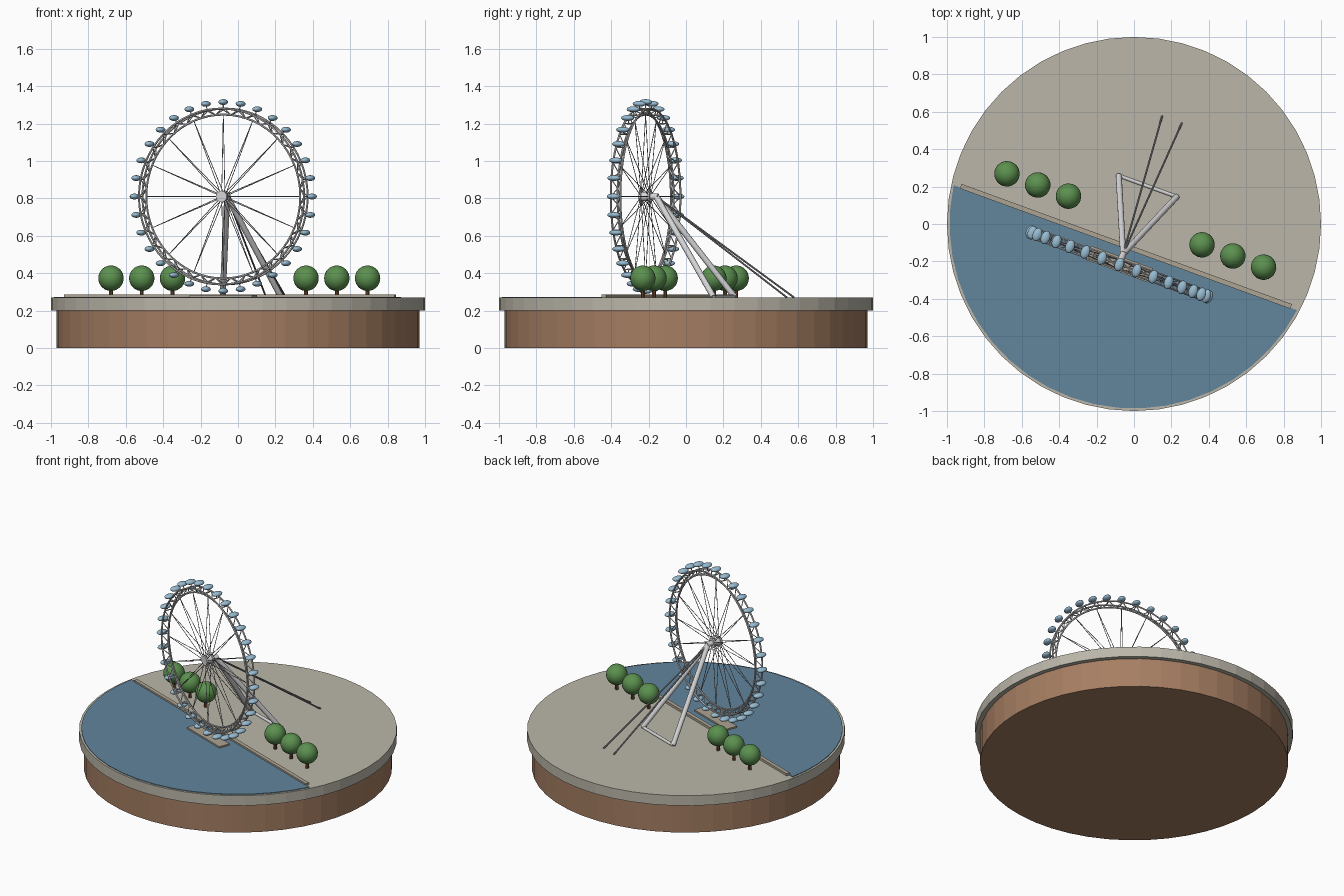
import bpy, bmesh, math
from math import sin, cos, pi
from mathutils import Matrix, Vector

if "Cube" in bpy.data.objects:
    bpy.data.objects.remove(bpy.data.objects["Cube"])


def material(name, rgb):
    """Flat colour, given as display values and stored as linear."""
    colour = [(c / 255) ** 2.2 for c in rgb] + [1]
    m = bpy.data.materials.new(name)
    m.use_nodes = True
    m.diffuse_color = colour
    m.node_tree.nodes["Principled BSDF"].inputs["Base Color"].default_value = colour
    return m


PAVING = material("paving", (186, 181, 168))
EARTH = material("earth", (164, 125, 98))
WATER = material("water", (98, 132, 155))
STONE = material("stone", (172, 163, 146))
STEEL = material("white steel", (212, 212, 214))
CABLE = material("cable grey", (140, 140, 144))
GLASS = material("pod glass", (150, 186, 208))
LEAF = material("leaf green", (92, 143, 80))
BARK = material("bark", (112, 78, 54))

TURN = math.radians(-20)          # the riverside runs at this angle
GROUND = 0.27
AXLE = Vector((0, -0.23, 0.81))   # wheel centre in the riverside frame


def finish(name, bm, mat, smooth=False, turn=TURN):
    mesh = bpy.data.meshes.new(name)
    bmesh.ops.recalc_face_normals(bm, faces=bm.faces)
    bm.to_mesh(mesh)
    bm.free()
    mesh.materials.append(mat)
    ob = bpy.data.objects.new(name, mesh)
    bpy.context.collection.objects.link(ob)
    ob.rotation_euler.z = turn
    if smooth:
        bpy.ops.object.select_all(action='DESELECT')
        ob.select_set(True)
        bpy.context.view_layer.objects.active = ob
        bpy.ops.object.shade_smooth_by_angle(angle=math.radians(40))
    return ob


def rod(bm, a, b, r, sides=6):
    a, b = Vector(a), Vector(b)
    d = b - a
    m = Matrix.Translation((a + b) / 2) @ d.to_track_quat('Z', 'Y').to_matrix().to_4x4()
    bmesh.ops.create_cone(bm, cap_ends=True, segments=sides, radius1=r, radius2=r,
                          depth=d.length, matrix=m)


def box(bm, centre, size):
    m = Matrix.Translation(centre) @ Matrix.Diagonal((*size, 1))
    bmesh.ops.create_cube(bm, size=1, matrix=m)


def ball(bm, centre, radii, u=16, v=10):
    m = Matrix.Translation(centre) @ Matrix.Diagonal((*radii, 1))
    bmesh.ops.create_uvsphere(bm, u_segments=u, v_segments=v, radius=1, matrix=m)


def on_wheel(step, radius, offset=0):
    """Point on the wheel; 32 steps make a full turn, starting at the top."""
    a = step * 2 * pi / 32
    return AXLE + Vector((radius * sin(a), offset, radius * cos(a)))


def ring(bm, radius, offset, tube, count=64, sides=6):
    loops = []
    for i in range(count):
        step = i * 32 / count
        loops.append([bm.verts.new(on_wheel(step, radius + tube * cos(t), offset + tube * sin(t)))
                      for t in (2 * pi * k / sides for k in range(sides))])
    for i in range(count):
        p, q = loops[i], loops[(i + 1) % count]
        for k in range(sides):
            n = (k + 1) % sides
            bm.faces.new((p[k], q[k], q[n], p[n]))


# Round base
for name, r, low, high, mat in (("earth_base", 0.97, 0, 0.2, EARTH),
                                ("paved_disc", 1.0, 0.2, GROUND, PAVING)):
    bm = bmesh.new()
    rod(bm, (0, 0, low), (0, 0, high), r, 48)
    finish(name, bm, mat, turn=0)

# River, a thin disc cut along the bank
bm = bmesh.new()
rod(bm, (0, 0, GROUND - 0.004), (0, 0, GROUND + 0.004), 0.986, 48)
cut = bmesh.ops.bisect_plane(bm, geom=bm.verts[:] + bm.edges[:] + bm.faces[:],
                             plane_co=(0, -0.135, 0), plane_no=(0, 1, 0), clear_outer=True)
bmesh.ops.holes_fill(bm, edges=[e for e in bm.edges if e.is_boundary])
finish("river", bm, WATER)

# Embankment wall and boarding platform
bm = bmesh.new()
box(bm, (0, -0.127, GROUND + 0.007), (1.88, 0.026, 0.016))
finish("river_wall", bm, STONE)
bm = bmesh.new()
box(bm, (0, -0.228, GROUND + 0.006), (0.355, 0.08, 0.016))
finish("boarding_platform", bm, STONE)

# Trees along the bank
trunks, crowns = bmesh.new(), bmesh.new()
for side in (-1, 1):
    for u in (0.38, 0.555, 0.73):
        rod(trunks, (side * u, 0.02, GROUND), (side * u, 0.02, 0.34), 0.011, 8)
        ball(crowns, (side * u, 0.02, 0.373), (0.068, 0.068, 0.068), 24, 16)
finish("tree_trunks", trunks, BARK, True)
finish("tree_crowns", crowns, LEAF, True)

# Wheel rim: two outer rings, one inner ring and lattice
HALF, OUTER, INNER = 0.027, 0.470, 0.438
bm = bmesh.new()
for side in (-1, 1):
    ring(bm, OUTER, side * HALF, 0.0055)
ring(bm, INNER, 0, 0.0055)
finish("rim_rings", bm, STEEL, True)
bm = bmesh.new()
for i in range(32):
    rod(bm, on_wheel(i, OUTER, -HALF), on_wheel(i, OUTER, HALF), 0.003)
    rod(bm, on_wheel(i, OUTER), on_wheel(i, OUTER + 0.025), 0.003)
    for side in (-1, 1):
        for half_step in (-0.5, 0.5):
            rod(bm, on_wheel(i, OUTER, side * HALF), on_wheel(i + half_step, INNER), 0.003)
finish("rim_lattice", bm, STEEL)

# Spokes fan from both hub ends
bm = bmesh.new()
for i in range(0, 32, 2):
    for side in (-1, 1):
        rod(bm, on_wheel(i, 0.02, side * 0.024), on_wheel(i, INNER), 0.002, 5)
finish("spokes", bm, CABLE)

# Hub with flanges, and spindle out to the legs
APEX = AXLE + Vector((0, 0.06, 0))
bm = bmesh.new()
y = Vector((0, 1, 0))
rod(bm, AXLE - 0.03 * y, AXLE + 0.03 * y, 0.025, 16)
for side in (-1, 1):
    rod(bm, AXLE + side * 0.018 * y, AXLE + side * 0.031 * y, 0.031, 16)
rod(bm, AXLE, APEX + 0.012 * y, 0.017, 16)
finish("hub", bm, STEEL, True)

# Passenger pods stay level
bm = bmesh.new()
for i in range(32):
    ball(bm, on_wheel(i, 0.505), (0.0245, 0.037, 0.0155))
finish("passenger_pods", bm, GLASS, True)

# Leaning legs with ground beam
bm = bmesh.new()
feet = [Vector((s * 0.165, 0.215, GROUND + 0.005)) for s in (-1, 1)]
for foot in feet:
    rod(bm, foot, APEX, 0.016, 12)
rod(bm, *feet, 0.010, 10)
finish("support_legs", bm, STEEL, True)

# Back stays
bm = bmesh.new()
for s in (-1, 1):
    rod(bm, APEX, (s * 0.056, 0.595, GROUND), 0.005, 8)
finish("back_stays", bm, CABLE, True)
